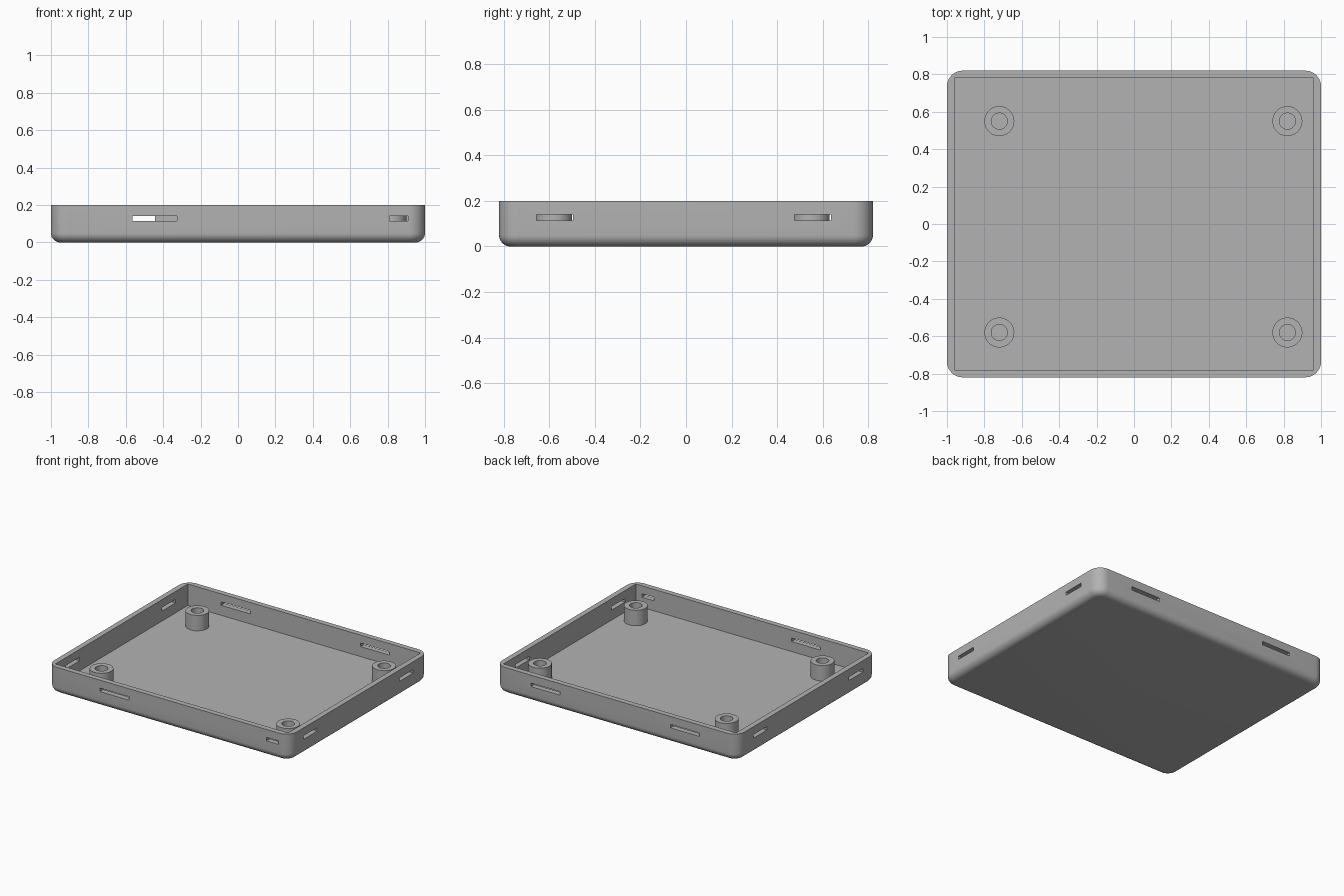
import bpy, bmesh, math
from mathutils import Vector

if "Cube" in bpy.data.objects:
    bpy.data.objects.remove(bpy.data.objects["Cube"], do_unlink=True)

HX, HY, H = 1.0, 0.82, 0.2       # half width, half depth, height
WALL, FLOOR = 0.04, 0.04
CORNER, FILLET = 0.085, 0.05
SLOT_Z, SLOT_H = 0.1275, 0.026

grey = bpy.data.materials.new("plain grey")
grey.use_nodes = True
grey.diffuse_color = (0.45, 0.45, 0.45, 1)
grey.node_tree.nodes["Principled BSDF"].inputs["Base Color"].default_value = (0.45, 0.45, 0.45, 1)


def finish(name, bm):
    bmesh.ops.recalc_face_normals(bm, faces=bm.faces)
    mesh = bpy.data.meshes.new(name)
    bm.to_mesh(mesh)
    bm.free()
    obj = bpy.data.objects.new(name, mesh)
    bpy.context.collection.objects.link(obj)
    mesh.materials.append(grey)
    return obj


def loft(name, rings, caps):
    """Skin a list of point rings; cap the ends or join last to first."""
    bm = bmesh.new()
    loops = [[bm.verts.new(p) for p in ring] for ring in rings]
    n = len(loops[0])
    pairs = list(zip(loops, loops[1:]))
    if caps:
        bm.faces.new(loops[0])
        bm.faces.new(loops[-1])
    else:
        pairs.append((loops[-1], loops[0]))
    for a, b in pairs:
        for i in range(n):
            j = (i + 1) % n
            bm.faces.new((a[i], a[j], b[j], b[i]))
    return finish(name, bm)


def rounded_rect(inset, z, steps=10):
    r = CORNER - inset
    pts = []
    for q, (sx, sy) in enumerate(((1, 1), (-1, 1), (-1, -1), (1, -1))):
        for k in range(steps + 1):
            a = math.pi / 2 * (q + k / steps)
            pts.append((sx * (HX - CORNER) + r * math.cos(a),
                        sy * (HY - CORNER) + r * math.sin(a), z))
    return pts


def circle(x, y, r, z, n=48):
    return [(x + r * math.cos(2 * math.pi * i / n),
             y + r * math.sin(2 * math.pi * i / n), z) for i in range(n)]


def add_box(bm, center, size):
    made = bmesh.ops.create_cube(bm, size=1)
    for v in made["verts"]:
        v.co = Vector(center) + v.co * Vector(size)


def smooth(obj):
    bpy.ops.object.select_all(action='DESELECT')
    obj.select_set(True)
    bpy.context.view_layer.objects.active = obj
    bpy.ops.object.shade_smooth_by_angle(angle=math.radians(30))


def cut(obj, cutter):
    mod = obj.modifiers.new("cut", 'BOOLEAN')
    mod.operation = 'DIFFERENCE'
    mod.solver = 'EXACT'
    mod.object = cutter
    bpy.context.view_layer.objects.active = obj
    bpy.ops.object.modifier_apply(modifier=mod.name)
    bpy.data.objects.remove(cutter, do_unlink=True)


# Tray body with rounded corners and a filleted base
rings = []
for k in range(9):
    a = math.pi / 2 * k / 8
    rings.append(rounded_rect(FILLET * (1 - math.sin(a)), FILLET * (1 - math.cos(a))))
rings.append(rounded_rect(0, H))
tray = loft("tray", rings, True)

# Sharp-cornered cavity
bm = bmesh.new()
add_box(bm, (0, 0, FLOOR + 0.5), (2 * (HX - WALL), 2 * (HY - WALL), 1))
cut(tray, finish("cavity_cutter", bm))

# Slots through the walls
bm = bmesh.new()
wall_y, wall_x = HY - WALL / 2, HX - WALL / 2
for x, width, side in ((-0.445, 0.24, -1), (0.86, 0.1, -1),
                       (-0.565, 0.24, 1), (0.585, 0.24, 1)):
    add_box(bm, (x, side * wall_y, SLOT_Z), (width, 3 * WALL, SLOT_H))
for side in (-1, 1):
    for y in (-0.575, 0.555):
        add_box(bm, (side * wall_x, y, SLOT_Z), (3 * WALL, 0.16, SLOT_H))
cut(tray, finish("slot_cutter", bm))
smooth(tray)

# Hollow mounting posts
R, BORE, TOP, BASE = 0.08, 0.043, 0.155, FLOOR - 0.01
for px, side in ((-0.72, "right"), (0.82, "left")):
    for py, end in ((-0.58, "front"), (0.55, "back")):
        post = loft(f"{end}_{side}_post",
                    [circle(px, py, R, BASE), circle(px, py, R, TOP),
                     circle(px, py, BORE, TOP), circle(px, py, BORE, BASE)], False)
        smooth(post)
